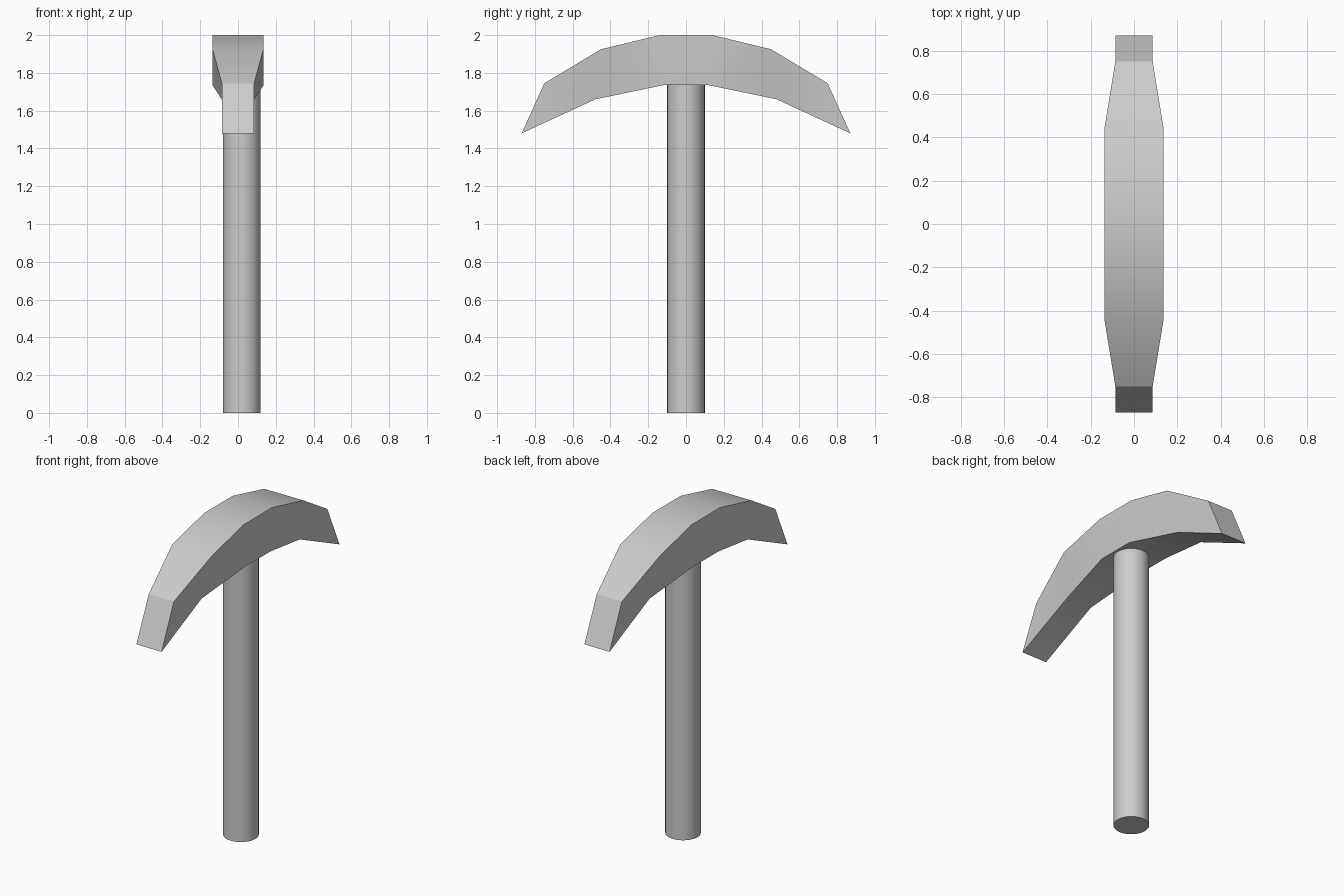
import bpy, bmesh, math

if "Cube" in bpy.data.objects:
    bpy.data.objects.remove(bpy.data.objects["Cube"])


def smooth(obj):
    bpy.ops.object.select_all(action='DESELECT')
    obj.select_set(True)
    bpy.context.view_layer.objects.active = obj
    bpy.ops.object.shade_smooth_by_angle(angle=math.radians(30))


# Handle: round shaft, set slightly off the head's centre line
bpy.ops.mesh.primitive_cylinder_add(vertices=32, radius=0.1, depth=1.74, location=(0.02, 0, 0.87))
handle = bpy.context.object
handle.name = "handle"
smooth(handle)

# Head: stations of (top y, top z, top half width, bottom y, bottom z, bottom half width)
half = [
    (0.14, 2.00, 0.135, 0.12, 1.735, 0.135),
    (0.45, 1.925, 0.135, 0.48, 1.66, 0.086),
    (0.75, 1.745, 0.086, 0.87, 1.48, 0.086),
]
stations = [(-ty, tz, tw, -by, bz, bw) for ty, tz, tw, by, bz, bw in reversed(half)] + half

bm = bmesh.new()
rings = [[bm.verts.new(p) for p in ((-tw, ty, tz), (tw, ty, tz), (bw, by, bz), (-bw, by, bz))]
         for ty, tz, tw, by, bz, bw in stations]
for a, b in zip(rings, rings[1:]):
    for i in range(4):
        j = (i + 1) % 4
        bm.faces.new((a[i], a[j], b[j], b[i]))
bm.faces.new(rings[0])
bm.faces.new(rings[-1])
bmesh.ops.triangulate(bm, faces=bm.faces[:], quad_method='SHORT_EDGE')
bmesh.ops.recalc_face_normals(bm, faces=bm.faces[:])
mesh = bpy.data.meshes.new("pick_head")
bm.to_mesh(mesh)
bm.free()
head = bpy.data.objects.new("pick_head", mesh)
bpy.context.collection.objects.link(head)
smooth(head)
